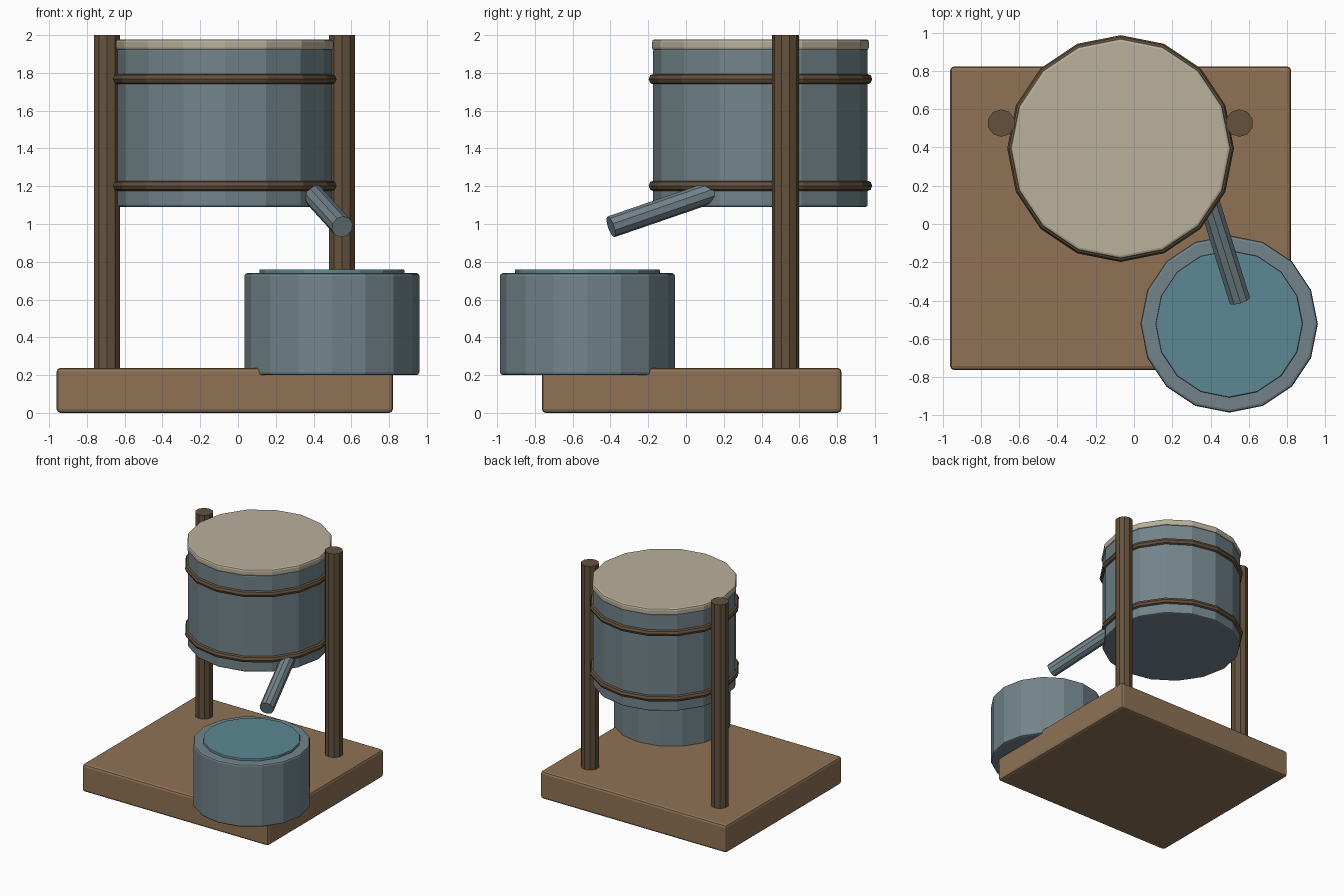
import bpy
from mathutils import Vector

if "Cube" in bpy.data.objects:
    bpy.data.objects.remove(bpy.data.objects["Cube"])


def material(name, rgb):
    m = bpy.data.materials.new(name)
    m.diffuse_color = (*[(c / 255) ** 2.2 for c in rgb], 1)
    m.use_nodes = True
    m.node_tree.nodes["Principled BSDF"].inputs["Base Color"].default_value = m.diffuse_color
    return m


STEEL = material("steel", (114, 131, 137))
BOARD = material("board", (142, 114, 86))
DARK = material("dark_wood", (100, 82, 63))
CREAM = material("cream", (184, 175, 154))
WATER = material("water", (92, 134, 146))


def finish(name, mat, bevel=0):
    ob = bpy.context.object
    ob.name = name
    ob.data.materials.append(mat)
    if bevel:
        b = ob.modifiers.new("bevel", 'BEVEL')
        b.width, b.segments, b.limit_method = bevel, 2, 'ANGLE'
        b.angle_limit = 0.7
    return ob


def rod(name, a, b, r, sides, mat, bevel=0):
    """Cylinder running from point a to point b."""
    a, b = Vector(a), Vector(b)
    d = b - a
    upright = abs(d.x) + abs(d.y) < 1e-6
    rot = (0, 0, 0) if upright else d.to_track_quat('Z', 'Y').to_euler()
    bpy.ops.mesh.primitive_cylinder_add(vertices=sides, radius=r, depth=d.length,
                                        location=(a + b) / 2, rotation=rot)
    return finish(name, mat, bevel)


# Base board
bpy.ops.mesh.primitive_cube_add(size=1, location=(-0.07, 0.03, 0.119))
base = bpy.context.object
base.scale = (1.78, 1.585, 0.238)
bpy.ops.object.transform_apply(location=False, rotation=False, scale=True)
finish("base_board", BOARD, 0.02)

# Two posts
for side, x in (("left", -0.693), ("right", 0.55)):
    rod(side + "_post", (x, 0.527, 0.2), (x, 0.527, 2.0), 0.072, 10, DARK)

# Raised tank with lid and hoops
TX, TY = -0.07, 0.394
rod("tank", (TX, TY, 1.09), (TX, TY, 1.93), 0.568, 16, STEEL, 0.012)
rod("tank_lid", (TX, TY, 1.92), (TX, TY, 1.978), 0.575, 16, CREAM, 0.015)
for name, z in (("lower_hoop", 1.202), ("upper_hoop", 1.767)):
    bpy.ops.mesh.primitive_torus_add(location=(TX, TY, z), major_radius=0.563,
                                     minor_radius=0.029, major_segments=16,
                                     minor_segments=8)
    finish(name, DARK)

# Sloping spout
rod("spout", (0.375, 0.17, 1.18), (0.552, -0.397, 0.985), 0.058, 10, STEEL)

# Catch tub and its water
CX, CY = 0.497, -0.522
rod("catch_tub", (CX, CY, 0.2), (CX, CY, 0.74), 0.463, 16, STEEL, 0.015)
rod("tub_water", (CX, CY, 0.7), (CX, CY, 0.76), 0.384, 16, WATER, 0.006)
